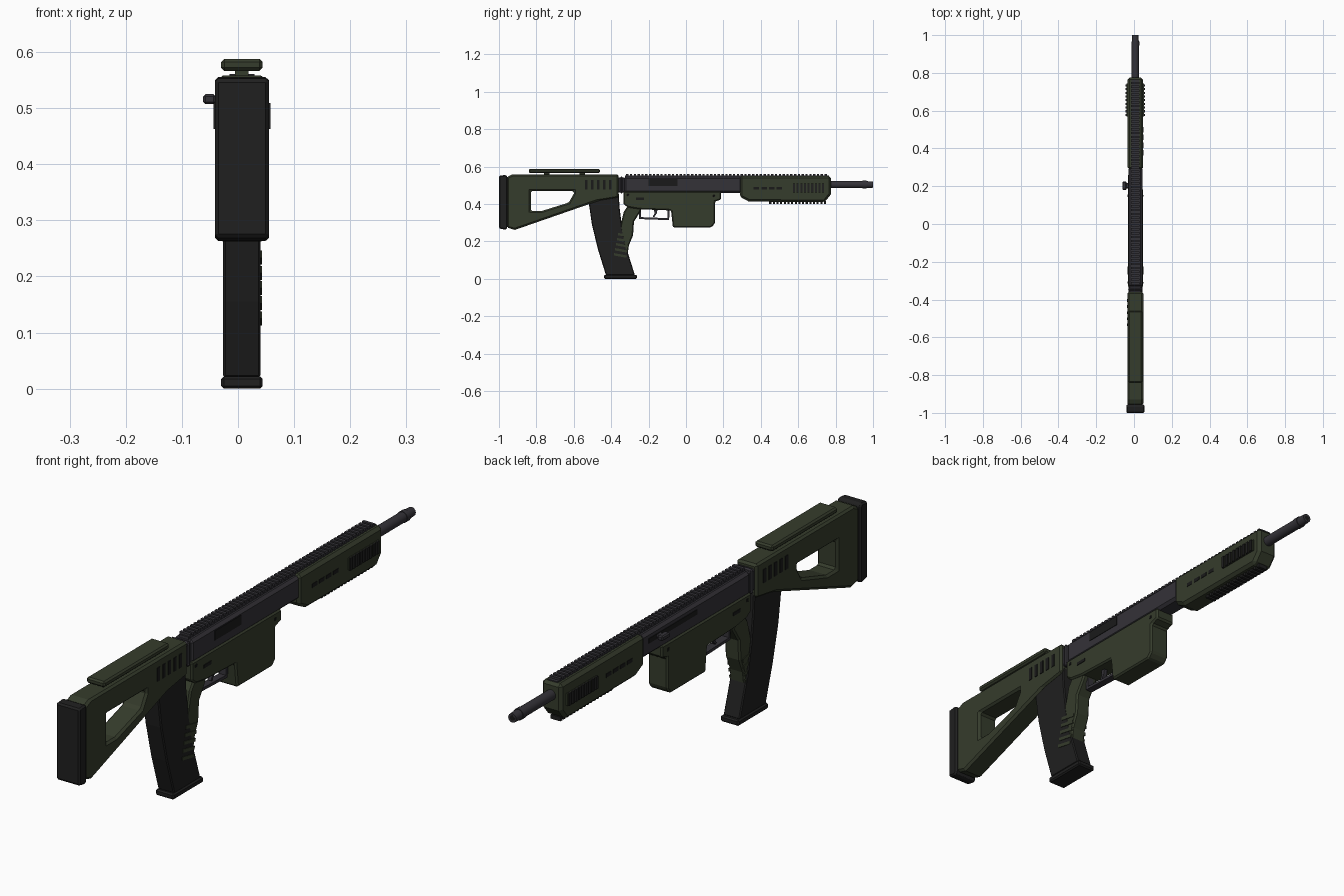
import bpy, bmesh, math
from mathutils import Matrix

if "Cube" in bpy.data.objects:
    bpy.data.objects.remove(bpy.data.objects["Cube"])

CX = 0.007  # centre plane of the rifle (the bolt handle shifts the bounds)


def material(name, rgb):
    m = bpy.data.materials.new(name)
    m.diffuse_color = (*rgb, 1)
    m.use_nodes = True
    m.node_tree.nodes["Principled BSDF"].inputs["Base Color"].default_value = m.diffuse_color
    return m


GREEN = material("olive_green", (0.036, 0.045, 0.025))
BLACK = material("matte_black", (0.014, 0.014, 0.014))
STEEL = material("gunmetal", (0.034, 0.032, 0.039))
SLOT = material("slot_black", (0.010, 0.010, 0.010))


def finish(name, bm, mat, bevel=0.0):
    bmesh.ops.recalc_face_normals(bm, faces=bm.faces)
    me = bpy.data.meshes.new(name)
    bm.to_mesh(me)
    bm.free()
    ob = bpy.data.objects.new(name, me)
    bpy.context.collection.objects.link(ob)
    me.materials.append(mat)
    if bevel:
        b = ob.modifiers.new("chamfer", "BEVEL")
        b.width, b.segments, b.limit_method = bevel, 1, "ANGLE"
        b.angle_limit = math.radians(40)
    return ob


def prism(name, pts, half, mat, bevel=0.0, cx=CX):
    """Side profile of (y, z) points extruded across x."""
    bm = bmesh.new()
    f = bm.faces.new([bm.verts.new((cx - half, y, z)) for y, z in pts])
    r = bmesh.ops.extrude_face_region(bm, geom=[f])
    bmesh.ops.translate(bm, vec=(2 * half, 0, 0),
                        verts=[v for v in r["geom"] if isinstance(v, bmesh.types.BMVert)])
    return finish(name, bm, mat, bevel)


def boxes(name, spans, mat, bevel=0.0):
    """Several boxes as one object; each span is (x0, x1, y0, y1, z0, z1)."""
    bm = bmesh.new()
    for x0, x1, y0, y1, z0, z1 in spans:
        m = Matrix.Translation(((x0 + x1) / 2, (y0 + y1) / 2, (z0 + z1) / 2))
        m = m @ Matrix.Diagonal((x1 - x0, y1 - y0, z1 - z0, 1))
        bmesh.ops.create_cube(bm, size=1, matrix=m)
    return finish(name, bm, mat, bevel)


def mid(half, y0, y1, z0, z1):
    return (CX - half, CX + half, y0, y1, z0, z1)


def sides(inner, outer, y0, y1, z0, z1):
    return [(CX + inner, CX + outer, y0, y1, z0, z1),
            (CX - outer, CX - inner, y0, y1, z0, z1)]


def rod(name, r1, r2, y0, y1, z, mat, n=24):
    bm = bmesh.new()
    m = Matrix.Translation((CX, (y0 + y1) / 2, z)) @ Matrix.Rotation(-math.pi / 2, 4, "X")
    bmesh.ops.create_cone(bm, cap_ends=True, segments=n, radius1=r1, radius2=r2,
                          depth=y1 - y0, matrix=m)
    ob = finish(name, bm, mat)
    bpy.ops.object.select_all(action="DESELECT")
    ob.select_set(True)
    bpy.context.view_layer.objects.active = ob
    bpy.ops.object.shade_smooth_by_angle(angle=math.radians(35))


# Skeleton stock with a through hole
stock = prism("stock", [(-0.958, 0.545), (-0.93, 0.558), (-0.36, 0.558), (-0.36, 0.436),
                        (-0.46, 0.42), (-0.915, 0.262), (-0.958, 0.275)], 0.042, GREEN)
hole = prism("stock_hole_cutter", [(-0.83, 0.47), (-0.60, 0.47), (-0.60, 0.455),
                                   (-0.627, 0.408), (-0.775, 0.362), (-0.83, 0.362)], 0.1, GREEN)
hole.hide_render = True
hole.display_type = "WIRE"
cut = stock.modifiers.new("hole", "BOOLEAN")
cut.object, cut.operation, cut.solver = hole, "DIFFERENCE", "EXACT"
bev = stock.modifiers.new("chamfer", "BEVEL")
bev.width, bev.segments, bev.limit_method = 0.008, 1, "ANGLE"
bev.angle_limit = math.radians(40)

prism("butt_pad", [(-1.0, 0.552), (-0.962, 0.556), (-0.955, 0.545), (-0.955, 0.272),
                   (-0.964, 0.262), (-1.0, 0.27)], 0.048, BLACK, 0.006)
boxes("cheek_rest", [mid(0.037, -0.84, -0.46, 0.566, 0.588)], GREEN, 0.006)
boxes("cheek_rest_posts", [mid(0.012, y, y + 0.03, 0.55, 0.57) for y in (-0.76, -0.57)], GREEN)
boxes("stock_vents", [s for i in range(5)
                      for s in sides(0.038, 0.0445, -0.541 + i * 0.032, -0.526 + i * 0.032,
                                     0.478, 0.528)], SLOT)

# Magazine
prism("magazine", [(-0.52, 0.46), (-0.519, 0.40), (-0.503, 0.29), (-0.47, 0.155), (-0.428, 0.02),
                   (-0.273, 0.02), (-0.32, 0.168), (-0.342, 0.275), (-0.355, 0.38),
                   (-0.36, 0.46)], 0.0335, BLACK, 0.004)
boxes("magazine_base", [mid(0.037, -0.438, -0.262, 0.0, 0.022)], BLACK, 0.005)

# Receiver
boxes("collar", [mid(0.034, -0.365, -0.325, 0.462, 0.543)], STEEL, 0.006)
boxes("collar_ring", [mid(0.038, -0.352, -0.338, 0.456, 0.548)], STEEL, 0.006)
boxes("upper_receiver", [mid(0.037, -0.332, 0.30, 0.46, 0.546)], STEEL, 0.01)
boxes("ejection_port", [(CX + 0.032, CX + 0.039, -0.20, -0.045, 0.498, 0.533)], SLOT)
prism("lower_receiver", [(-0.335, 0.468), (0.188, 0.468), (0.188, 0.425), (0.155, 0.413),
                         (0.155, 0.297), (0.135, 0.275), (-0.07, 0.275), (-0.08, 0.366),
                         (-0.246, 0.372), (-0.31, 0.382), (-0.335, 0.4)], 0.040, GREEN, 0.006)
boxes("selector_slots", sides(0.038, 0.0425, -0.267, -0.225, 0.422, 0.434), SLOT)
boxes("receiver_pins", [s for y, z in ((-0.31, 0.448), (0.15, 0.443))
                        for s in sides(0.038, 0.042, y - 0.006, y + 0.006, z - 0.006, z + 0.006)],
      SLOT, 0.003)
boxes("bolt_slot", [(CX - 0.039, CX - 0.032, -0.02, 0.26, 0.506, 0.524)], SLOT)
boxes("bolt_handle", [(-0.048, -0.02, 0.188, 0.217, 0.509, 0.522),
                      (-0.062, -0.04, 0.18, 0.225, 0.507, 0.525)], STEEL, 0.004)

# Grip with finger ridges
GX = 0.009
prism("grip", [(-0.235, 0.38), (-0.246, 0.356), (-0.278, 0.307), (-0.283, 0.233), (-0.305, 0.18),
               (-0.315, 0.11), (-0.385, 0.12), (-0.37, 0.211), (-0.348, 0.297), (-0.332, 0.36),
               (-0.305, 0.40)], 0.031, GREEN, 0.006, GX)
for i in range(5):
    z, y = 0.125 + i * 0.027, -0.384 + i * 0.005
    prism("grip_ridge_%d" % (i + 1), [(y, z), (y + 0.066, z - 0.012), (y + 0.068, z), (y, z + 0.013)],
          0.0335, GREEN, 0, GX)

# Trigger and guard
prism("trigger_guard", [(-0.25, 0.375), (-0.25, 0.32), (-0.09, 0.314), (-0.088, 0.372),
                        (-0.098, 0.372), (-0.10, 0.325), (-0.24, 0.33), (-0.24, 0.375)],
      0.014, STEEL)
prism("trigger", [(-0.172, 0.375), (-0.168, 0.35), (-0.178, 0.333), (-0.17, 0.33),
                  (-0.156, 0.35), (-0.152, 0.375)], 0.007, STEEL)

# Handguard with slots and rails
prism("handguard", [(0.288, 0.55), (0.775, 0.55), (0.775, 0.452), (0.742, 0.411),
                    (0.337, 0.413), (0.288, 0.438)], 0.041, GREEN, 0.011)
boxes("handguard_slots", [s for i in range(4)
                          for s in sides(0.037, 0.0425, 0.362 + i * 0.041, 0.391 + i * 0.041,
                                         0.478, 0.492)], SLOT)
boxes("side_rails", sides(0.038, 0.0455, 0.57, 0.745, 0.464, 0.508), GREEN)
boxes("side_rail_teeth", [s for i in range(9)
                          for s in sides(0.044, 0.051, 0.572 + i * 0.0195, 0.583 + i * 0.0195,
                                         0.463, 0.509)], BLACK)
boxes("bottom_rail_teeth", [mid(0.02, 0.445 + i * 0.0195, 0.456 + i * 0.0195, 0.401, 0.416)
                            for i in range(16)], BLACK)
boxes("top_rail", [mid(0.02, -0.325, 0.765, 0.535, 0.553)], STEEL)
boxes("top_rail_teeth", [mid(0.022, -0.32 + i * 0.0204, -0.308 + i * 0.0204, 0.55, 0.561)
                         for i in range(53)], STEEL)

# Barrel
rod("barrel", 0.019, 0.019, 0.70, 0.965, 0.504, STEEL)
rod("muzzle_collar", 0.021, 0.021, 0.945, 0.965, 0.504, STEEL)
rod("muzzle", 0.0185, 0.0165, 0.965, 1.0, 0.504, STEEL)
rod("bore", 0.009, 0.009, 0.99, 1.0005, 0.504, SLOT, 12)
